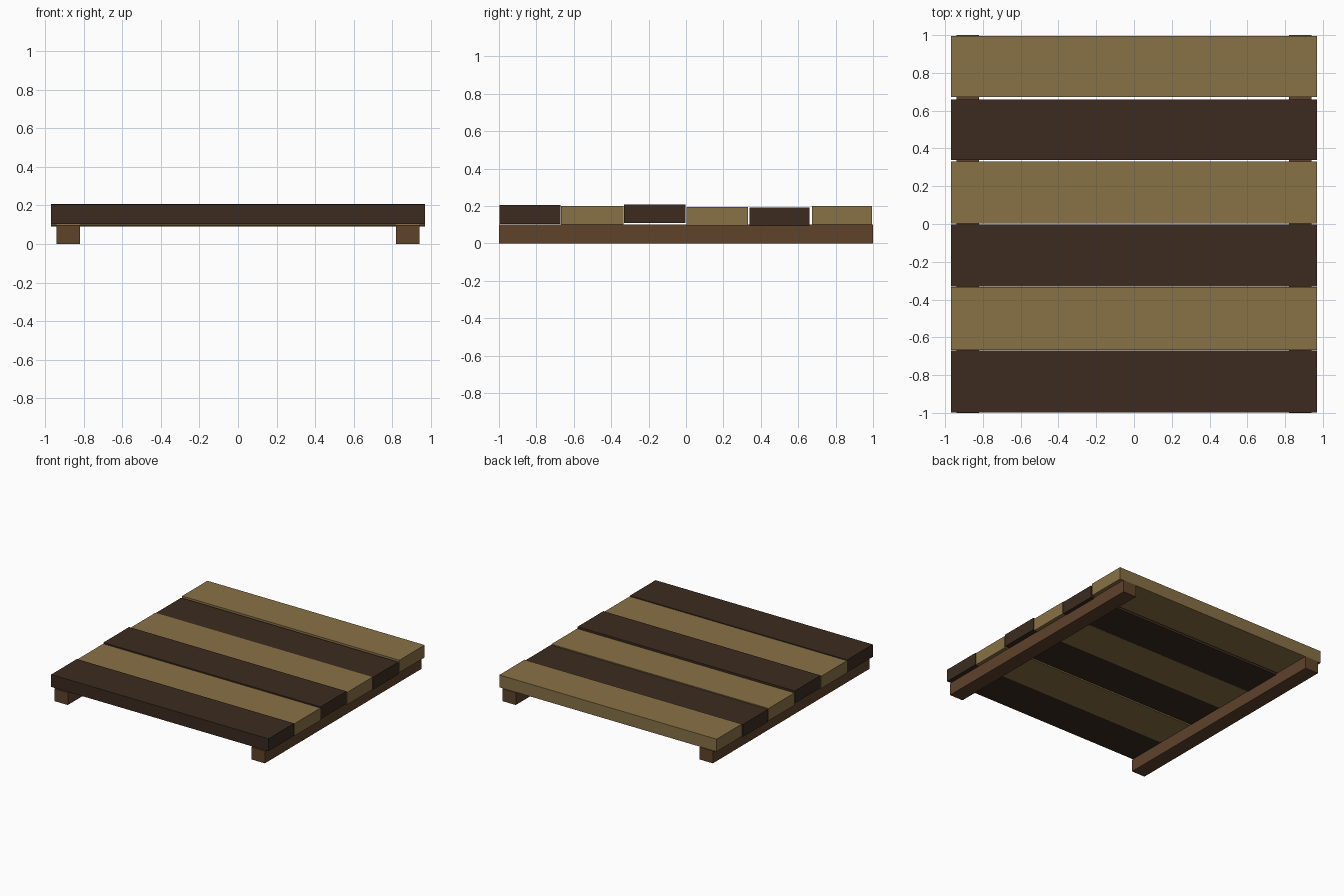
import bpy

if "Cube" in bpy.data.objects:
    bpy.data.objects.remove(bpy.data.objects["Cube"])


def material(name, rgb):
    m = bpy.data.materials.new(name)
    m.diffuse_color = (*rgb, 1)
    m.use_nodes = True
    m.node_tree.nodes["Principled BSDF"].inputs["Base Color"].default_value = m.diffuse_color
    return m


TAN = material("light_wood", (0.246, 0.165, 0.061))
DARK = material("dark_wood", (0.045, 0.024, 0.014))
BROWN = material("rail_wood", (0.114, 0.056, 0.024))


def box(name, lo, hi, mat):
    centre = [(a + b) / 2 for a, b in zip(lo, hi)]
    bpy.ops.mesh.primitive_cube_add(size=1, location=centre)
    ob = bpy.context.object
    ob.name = name
    ob.scale = [b - a for a, b in zip(lo, hi)]
    bpy.ops.object.transform_apply(location=False, rotation=False, scale=True)
    ob.data.materials.append(mat)


# Two support rails running front to back
for side, x in (("left", -0.88), ("right", 0.88)):
    box(side + "_rail", (x - 0.06, -1, 0), (x + 0.06, 1, 0.1), BROWN)

# Six planks laid across the rails at slightly uneven heights: y start, y end, bottom z
planks = [
    (-0.997, -0.670, 0.105, DARK),
    (-0.667, -0.334, 0.100, TAN),
    (-0.332, -0.003, 0.109, DARK),
    (0.003, 0.332, 0.096, TAN),
    (0.339, 0.660, 0.092, DARK),
    (0.673, 0.995, 0.101, TAN),
]
for i, (y0, y1, z, mat) in enumerate(planks, 1):
    box(f"plank_{i}", (-0.97, y0, z), (0.97, y1, z + 0.1), mat)
